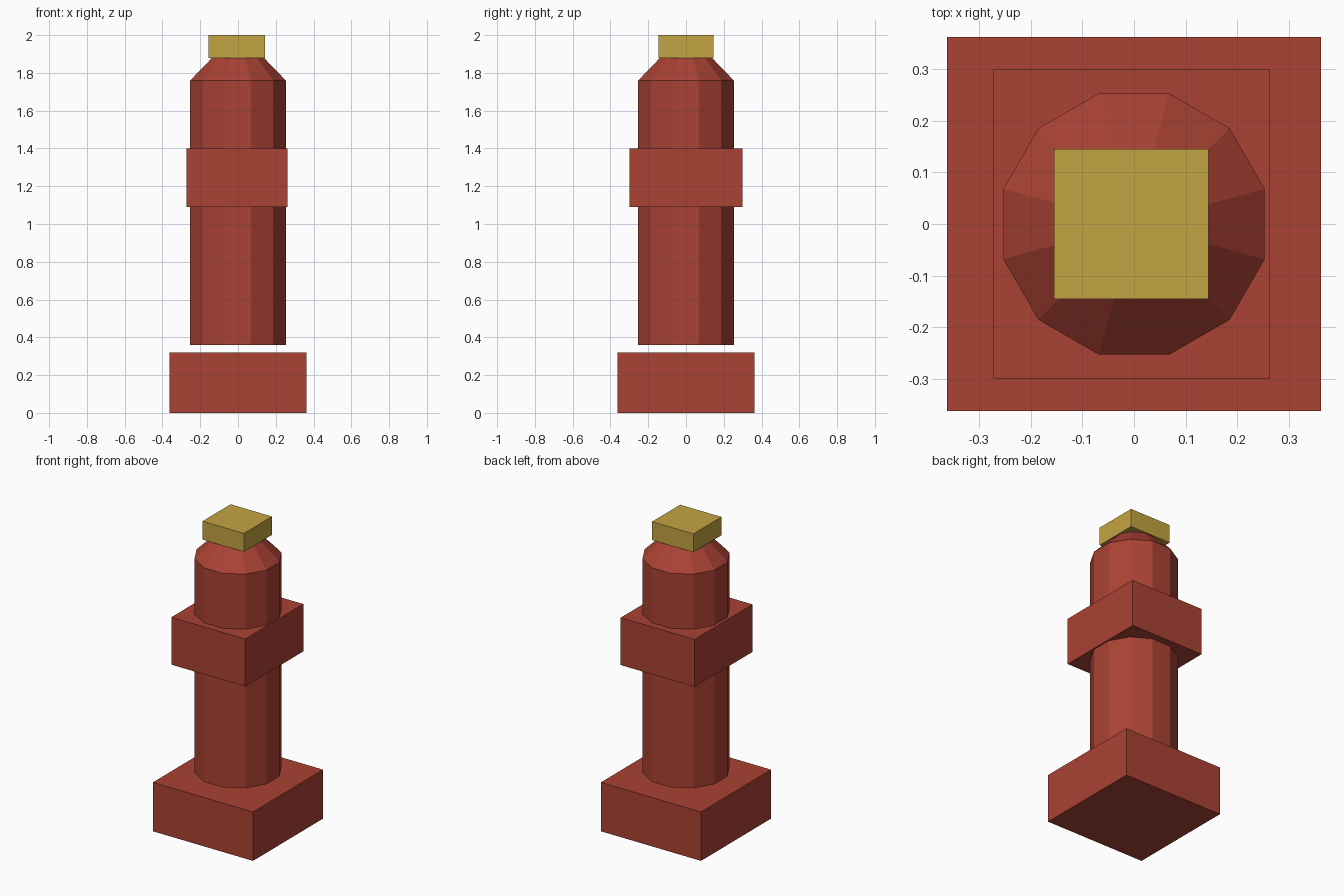
import bpy
import bmesh
import math
from mathutils import Matrix

cube = bpy.data.objects.get("Cube")
if cube:
    bpy.data.objects.remove(cube, do_unlink=True)


def material(name, color):
    mat = bpy.data.materials.new(name)
    mat.use_nodes = True
    mat.diffuse_color = color
    mat.node_tree.nodes["Principled BSDF"].inputs["Base Color"].default_value = color
    return mat


red = material("brick_red", (0.40, 0.054, 0.034, 1))
gold = material("brass_gold", (0.55, 0.37, 0.054, 1))


def finish(name, bm, mat):
    mesh = bpy.data.meshes.new(name)
    bmesh.ops.recalc_face_normals(bm, faces=bm.faces)
    bm.to_mesh(mesh)
    bm.free()
    mesh.materials.append(mat)
    obj = bpy.data.objects.new(name, mesh)
    bpy.context.collection.objects.link(obj)
    return obj


def block(name, x, y, z, mat):
    """Box spanning the given (low, high) ranges."""
    bm = bmesh.new()
    spans = (x, y, z)
    size = [hi - lo for lo, hi in spans]
    centre = [(hi + lo) / 2 for lo, hi in spans]
    bmesh.ops.create_cube(
        bm, size=1, matrix=Matrix.Translation(centre) @ Matrix.Diagonal((*size, 1)))
    return finish(name, bm, mat)


def prism(name, apothems, z, mat, sides=12):
    """Flat-sided column section with a flat side facing the front."""
    bm = bmesh.new()
    r1, r2 = (a / math.cos(math.pi / sides) for a in apothems)
    turn = Matrix.Rotation(math.pi / sides, 4, "Z")
    bmesh.ops.create_cone(
        bm, cap_ends=True, segments=sides, radius1=r1, radius2=r2,
        depth=z[1] - z[0],
        matrix=Matrix.Translation((0, 0, sum(z) / 2)) @ turn)
    return finish(name, bm, mat)


# Square foot, floating just under the column
block("base", (-0.362, 0.362), (-0.362, 0.362), (0, 0.32), red)

# Twelve-sided column and its tapered shoulder
prism("column", (0.253, 0.253), (0.36, 1.76), red)
prism("shoulder", (0.253, 0.137), (1.76, 1.88), red)

# Rectangular collar around the column
block("collar", (-0.272, 0.262), (-0.30, 0.30), (1.09, 1.40), red)

# Cap on top
block("cap", (-0.155, 0.144), (-0.145, 0.145), (1.88, 2.0), gold)
